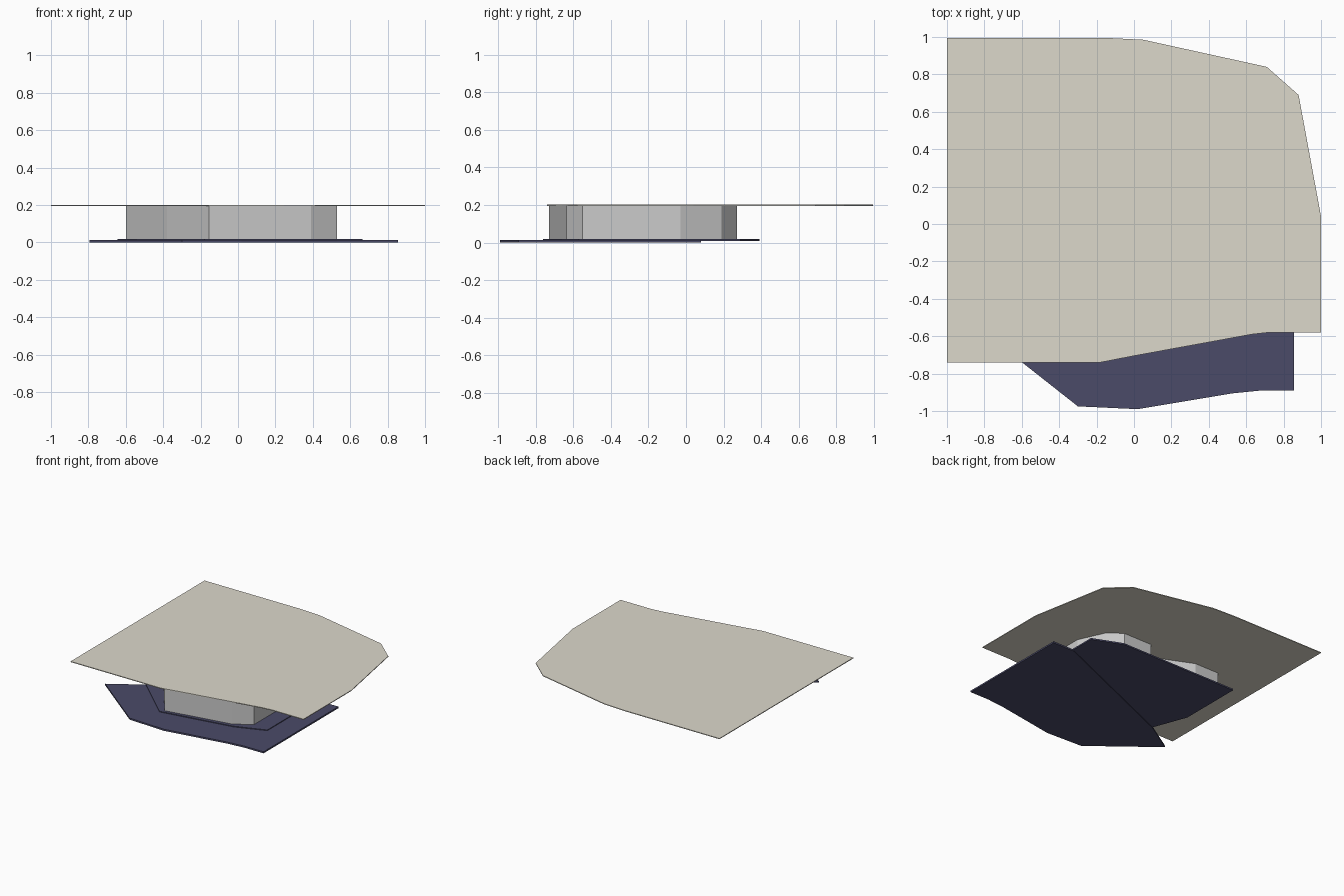
import bpy, bmesh

if "Cube" in bpy.data.objects:
    bpy.data.objects.remove(bpy.data.objects["Cube"])


def material(name, rgb):
    m = bpy.data.materials.new(name)
    m.diffuse_color = (*rgb, 1)
    m.use_nodes = True
    m.node_tree.nodes["Principled BSDF"].inputs["Base Color"].default_value = m.diffuse_color
    return m


def prism(name, outline, z0, z1, mat=None, capped=True):
    """Extrude a flat outline from z0 to z1."""
    bm = bmesh.new()
    low = [bm.verts.new((x, y, z0)) for x, y in outline]
    high = [bm.verts.new((x, y, z1)) for x, y in outline]
    n = len(outline)
    for i in range(n):
        j = (i + 1) % n
        bm.faces.new((low[i], low[j], high[j], high[i]))
    if capped:
        bm.faces.new(low[::-1])
        bm.faces.new(high)
    bmesh.ops.recalc_face_normals(bm, faces=bm.faces)
    mesh = bpy.data.meshes.new(name)
    bm.to_mesh(mesh)
    bm.free()
    ob = bpy.data.objects.new(name, mesh)
    bpy.context.collection.objects.link(ob)
    if mat:
        mesh.materials.append(mat)
    return ob


stone = material("beige", (0.72, 0.69, 0.60))
navy = material("navy", (0.07, 0.07, 0.14))

# wide thin roof slab
prism("roof_slab", [
    (-1, -0.74), (-0.18, -0.74), (0.0, -0.705), (0.63, -0.59), (0.72, -0.58),
    (1, -0.58), (1, 0.04), (0.88, 0.69), (0.71, 0.84), (0.05, 0.985),
    (-0.15, 0.995), (-1, 0.995)], 0.195, 0.201, stone)

# front terrace of the floor, slightly lower
prism("front_floor", [
    (-0.795, -0.585), (-0.30, -0.975), (0.02, -0.99), (0.53, -0.905),
    (0.68, -0.89), (0.855, -0.89), (0.855, 0.08), (0.66, 0.08),
    (-0.54, -0.425)], 0.0, 0.013, navy)

# main floor under the walls
prism("main_floor", [
    (-0.645, 0.39), (-0.645, -0.145), (-0.54, -0.425), (-0.18, -0.76),
    (0.42, -0.66), (0.665, -0.57), (0.665, 0.29), (0.425, 0.39)],
    0.007, 0.019, navy)

# faceted wall ring with a recess at the back
prism("walls", [
    (-0.60, 0.265), (-0.60, -0.02), (-0.38, -0.42), (-0.155, -0.73),
    (0.39, -0.635), (0.53, -0.55), (0.53, -0.03), (0.43, 0.19),
    (0.32, 0.27), (0.06, 0.27), (0.0, 0.12), (-0.17, 0.17), (-0.38, 0.265)],
    0.013, 0.198, capped=False)
